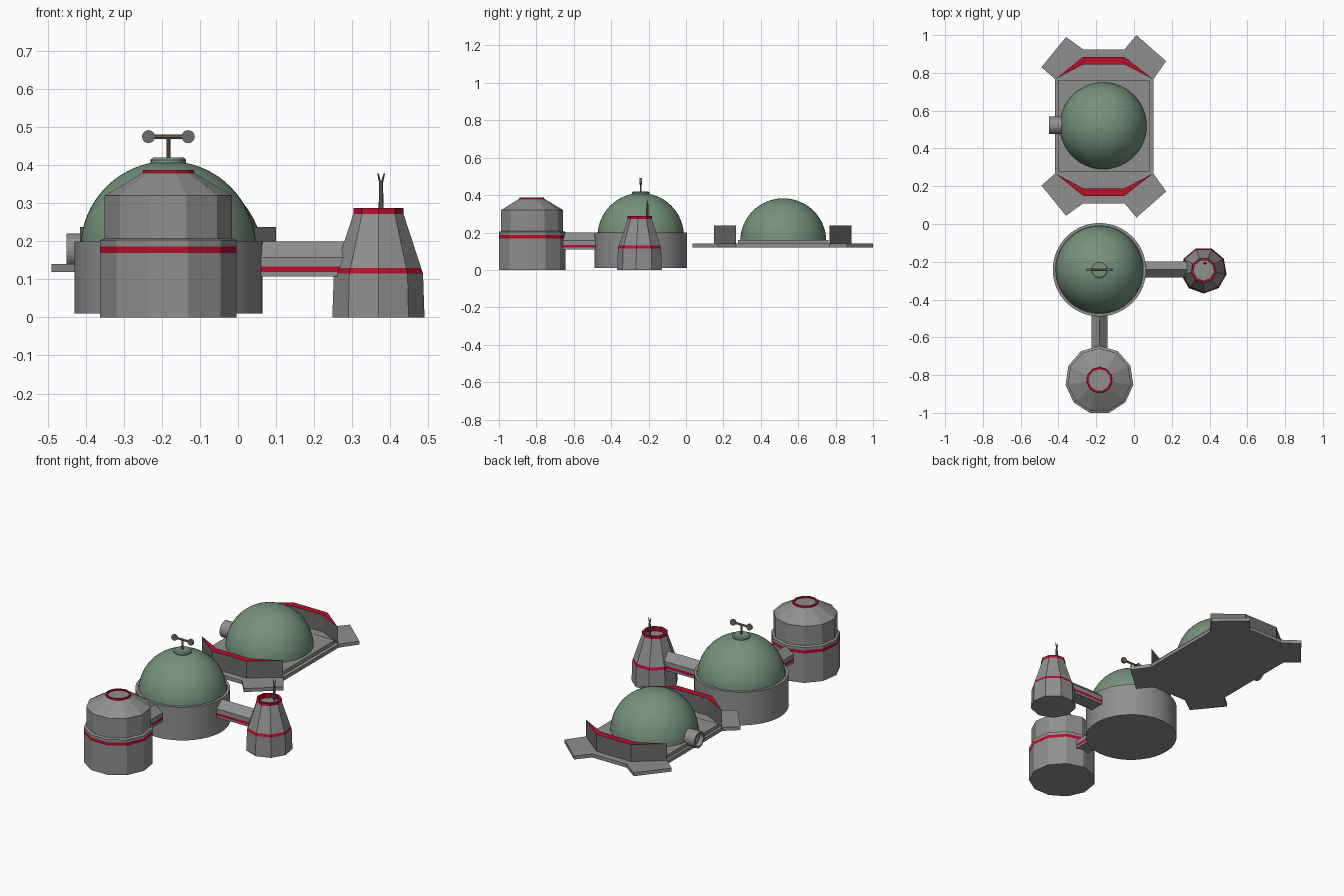
import bpy, bmesh, math
from math import sin, cos, pi
from mathutils import Matrix, Vector

if "Cube" in bpy.data.objects:
    bpy.data.objects.remove(bpy.data.objects["Cube"])


def material(name, rgb):
    m = bpy.data.materials.new(name)
    m.diffuse_color = (*rgb, 1)
    m.use_nodes = True
    m.node_tree.nodes["Principled BSDF"].inputs["Base Color"].default_value = m.diffuse_color
    return m


GREY = material("grey", (0.28, 0.275, 0.275))
DARK = material("dark_grey", (0.15, 0.15, 0.15))
RED = material("red", (0.47, 0.005, 0.025))
GREEN = material("dome_green", (0.18, 0.29, 0.205))
BROWN = material("rod_brown", (0.28, 0.17, 0.12))


def make(name, verts, faces, mats, idx=None, smooth=False):
    me = bpy.data.meshes.new(name)
    me.from_pydata(verts, [], faces)
    for m in mats:
        me.materials.append(m)
    if idx:
        for p, i in zip(me.polygons, idx):
            p.material_index = i
    ob = bpy.data.objects.new(name, me)
    bpy.context.collection.objects.link(ob)
    if smooth:
        bpy.ops.object.select_all(action='DESELECT')
        ob.select_set(True)
        bpy.context.view_layer.objects.active = ob
        bpy.ops.object.shade_smooth_by_angle(angle=math.radians(35))
    return ob


def lathe(name, profile, n, loc, start=0.0, red=(), dark=(), base=GREY, smooth=False, rot=None):
    """Revolve (radius, z) points; bands listed in red or dark get that colour."""
    M = Matrix.Translation(loc) @ (rot or Matrix())
    verts = [M @ Vector((r * cos(start + 2 * pi * k / n), r * sin(start + 2 * pi * k / n), z))
             for r, z in profile for k in range(n)]
    faces, idx = [list(range(n))[::-1]], [2 if 0 in dark else 0]
    for b in range(len(profile) - 1):
        for k in range(n):
            j = (k + 1) % n
            faces.append([b * n + k, b * n + j, b * n + n + j, b * n + n + k])
            idx.append(1 if b in red else 2 if b in dark else 0)
    top = (len(profile) - 1) * n
    faces.append(list(range(top, top + n)))
    idx.append(0)
    return make(name, verts, faces, [base, RED, DARK], idx, smooth)


def prism(name, pts, lo, hi, M=Matrix(), red=(), cap=0, base=GREY):
    """Extrude a counter-clockwise outline from lo to hi along local z."""
    n = len(pts)
    verts = [M @ Vector((x, y, z)) for z in (lo, hi) for x, y in pts]
    faces = [list(range(n))[::-1], list(range(n, 2 * n))]
    idx = [0, cap]
    for k in range(n):
        j = (k + 1) % n
        faces.append([k, j, n + j, n + k])
        idx.append(int(k in red))
    return make(name, verts, faces, [base, RED], idx)


def dome(name, loc, r, rings=16):
    prof = [(r * cos(pi / 2 * i / rings), r * sin(pi / 2 * i / rings)) for i in range(rings)]
    return lathe(name, prof + [(0.002, r)], 48, loc, base=GREEN, smooth=True)


ROT_X = Matrix.Rotation(pi / 2, 4, 'Y')      # local z -> +x
ROT_Y = Matrix.Rotation(pi / 2, 4, 'X')      # local z -> -y
CX, CY = -0.183, -0.242

# main hall: drum, dome, green cap
lathe("main_drum", [(0.247, 0.01), (0.247, 0.2), (0.232, 0.2), (0.232, 0.19)], 64,
      (CX, CY, 0), smooth=True)
dome("main_dome", (CX, CY, 0.18), 0.231)
lathe("dome_cap", [(0.047, 0.395), (0.047, 0.414), (0.04, 0.42)], 24, (CX, CY, 0),
      base=GREEN, smooth=True)

# rooftop mast with crossbar and two discs
lathe("mast", [(0.005, 0.415), (0.005, 0.475)], 10, (CX, CY, 0), base=BROWN)
lathe("mast_crossbar", [(0.006, -0.05), (0.006, 0.05)], 10, (CX, CY, 0.475), base=BROWN, rot=ROT_X)
for s, side in ((-1, "left"), (1, "right")):
    lathe("mast_disc_" + side, [(0.017, -0.006), (0.017, 0.006)], 20,
          (CX + s * 0.052, CY, 0.475), base=DARK, rot=ROT_Y)

# front tower, eleven sides, darker below the stripe
lathe("front_tower", [(0.181, 0), (0.181, 0.169), (0.181, 0.187), (0.181, 0.203), (0.169, 0.208),
                      (0.169, 0.32), (0.069, 0.38), (0.067, 0.387), (0.057, 0.387), (0.057, 0.38)],
      11, (CX, -0.826, 0), start=pi / 2, red=(1, 6, 7, 8))

# right tower, nine sides, with recessed top
TX, TY = 0.369, -0.245
lathe("right_tower", [(0.123, 0), (0.119, 0.115), (0.114, 0.13), (0.067, 0.272), (0.067, 0.288),
                      (0.055, 0.288), (0.055, 0.265)],
      9, (TX, TY, 0), start=-pi / 2, red=(1, 3, 4, 5))

# forked aerial on the right tower
AX, AY = 0.376, -0.207
lathe("aerial", [(0.007, 0.26), (0.005, 0.36)], 8, (AX, AY, 0), base=DARK)
for s, side in ((-1, "left"), (1, "right")):
    lathe("aerial_tine_" + side, [(0.003, 0), (0.002, 0.026)], 6, (AX + s * 0.002, AY, 0.353),
          base=DARK, rot=Matrix.Rotation(s * 0.25, 4, 'Y'))

# gabled corridors with a red stripe on both walls
half = [(0.042, 0.108), (0.042, 0.119), (0.042, 0.134), (0.042, 0.158)]
gable = half + [(0, 0.199)] + [(-x, z) for x, z in reversed(half)]
prism("front_corridor", gable, 0.2, 0.45, Matrix.Translation((CX, CY, 0)) @ ROT_Y, red=(1, 6))
prism("right_corridor", gable, 0.2, 0.47,
      Matrix.Translation((CX, -0.24, 0)) @ Matrix.Rotation(pi / 2, 4, 'Z') @ ROT_Y, red=(1, 6))

# landing platform with four corner pads
PX, PY = -0.16, 0.517
P = Matrix.Translation((PX, PY, 0))
edge = [(0.263, 0.25), (0.33, 0.345), (0.173, 0.483), (0.11, 0.408),
        (-0.11, 0.408), (-0.2, 0.473), (-0.33, 0.313), (-0.258, 0.25)]
prism("platform", edge + [(x, -y) for x, y in reversed(edge)], 0.12, 0.14, P)
prism("platform_deck", [(-0.243, -0.24), (0.243, -0.24), (0.243, 0.245), (-0.243, 0.245)],
      0.135, 0.16, P)

# angled dark end walls, red on top, tapering to their ends
wall = [(0.26, 0.25), (0.11, 0.368), (-0.11, 0.368), (-0.255, 0.25), (-0.11, 0.328), (0.11, 0.328)]
prism("back_wall", wall, 0.135, 0.237, P, cap=1, base=DARK)
prism("near_wall", [(x, -y) for x, y in reversed(wall)], 0.135, 0.237, P, cap=1, base=DARK)

# platform dome and its side pipe
dome("platform_dome", (-0.163, 0.52, 0.153), 0.23)
lathe("side_pipe", [(0.046, 0.1), (0.046, 0), (0.036, 0), (0.036, 0.025)][::-1], 24,
      (-0.451, 0.522, 0.175), rot=ROT_X)

# make all normals point outward
for ob in bpy.context.collection.objects:
    bm = bmesh.new()
    bm.from_mesh(ob.data)
    bmesh.ops.recalc_face_normals(bm, faces=bm.faces)
    bm.to_mesh(ob.data)
    bm.free()
